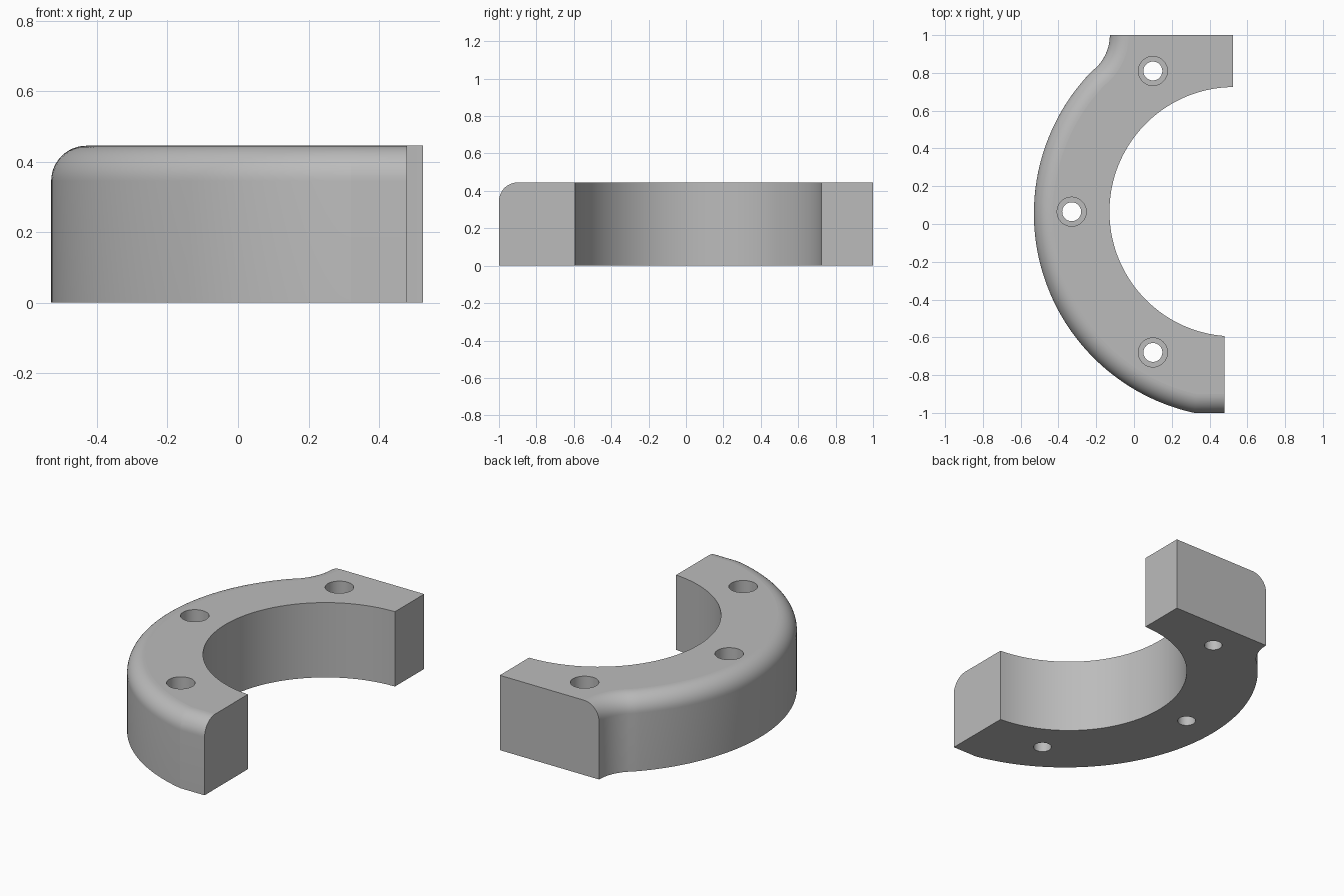
import bpy, bmesh, math
from mathutils import Vector

if "Cube" in bpy.data.objects:
    bpy.data.objects.remove(bpy.data.objects["Cube"])

HEIGHT, ROUND = 0.445, 0.1
STEPS = 12

grey = bpy.data.materials.new("plain grey")
grey.diffuse_color = (0.5, 0.5, 0.5, 1)
grey.use_nodes = True
grey.node_tree.nodes["Principled BSDF"].inputs["Base Color"].default_value = grey.diffuse_color


def arc(cx, cy, r, a0, a1, n):
    return [Vector((cx + r * math.cos(a0 + (a1 - a0) * i / n),
                    cy + r * math.sin(a0 + (a1 - a0) * i / n))) for i in range(n + 1)]


# Outer edge, from the back end round to the front end
C, R = Vector((0.55, 0.055)), 1.08
F, r = Vector((-0.368, 1.0)), 0.24
join = math.atan2(C.y - F.y, C.x - F.x)
flare = arc(F.x, F.y, r, 0, join, 12)
sweep = arc(C.x, C.y, R, join + math.pi, math.pi + math.acos(0.23 / R), 72)
outer = flare + sweep[1:] + [Vector((0.48, -1.0))]
outer[-2].y = -1.0

# Inner edge, from the front end back to the back end
inner = arc(0.53, 0.065, 0.66, math.pi * 1.5 - math.asin(0.05 / 0.66), math.pi / 2, 72)
inner[0].x = 0.48
inner[-1].x = 0.525
inner.append(Vector((0.525, 1.0)))

# Mitred inward direction at every point of the outer edge
inward = []
for i in range(len(outer)):
    if i == 0:
        inward.append(Vector((1, 0)))
    elif i == len(outer) - 1:
        inward.append(Vector((0, 1)))
    else:
        a = (outer[i] - outer[i - 1]).normalized()
        b = (outer[i + 1] - outer[i]).normalized()
        na, nb = Vector((-a.y, a.x)), Vector((-b.y, b.x))
        inward.append((na + nb) / (1 + na.dot(nb)))

# Clamp body: plain walls with a rounded outer top edge
bm = bmesh.new()
levels = [(0.0, 0.0)]
for k in range(STEPS + 1):
    t = math.pi / 2 * k / STEPS
    levels.append((ROUND * (1 - math.cos(t)), HEIGHT - ROUND + ROUND * math.sin(t)))
rows = [[bm.verts.new((*(p + d * off), z)) for p, d in zip(outer, inward)]
        for off, z in levels]
low = [bm.verts.new((*p, 0)) for p in inner]
high = [bm.verts.new((*p, HEIGHT)) for p in inner]
for ra, rb in zip(rows, rows[1:]):
    for i in range(len(ra) - 1):
        bm.faces.new((ra[i], ra[i + 1], rb[i + 1], rb[i]))
for i in range(len(low) - 1):
    bm.faces.new((low[i], low[i + 1], high[i + 1], high[i]))
bm.faces.new(rows[-1] + high)
bm.faces.new((rows[0] + low)[::-1])
bm.faces.new([low[0], high[0]] + [row[-1] for row in rows[::-1]])
bm.faces.new([high[-1], low[-1]] + [row[0] for row in rows])
bmesh.ops.recalc_face_normals(bm, faces=bm.faces)
mesh = bpy.data.meshes.new("half_ring_body")
bm.to_mesh(mesh)
bm.free()
mesh.materials.append(grey)
body = bpy.data.objects.new("half_ring_body", mesh)
bpy.context.collection.objects.link(body)


# Stepped cutter for the counterbored screw holes
def hole_cutter(x, y):
    b = bmesh.new()
    profile = [(0.05, -0.1), (0.05, 0.22), (0.077, 0.22), (0.077, 0.6)]
    rings = [[b.verts.new((*p, z)) for p in arc(x, y, rad, 0, 2 * math.pi, 48)[:-1]]
             for rad, z in profile]
    for lo, hi in zip(rings, rings[1:]):
        for i in range(48):
            j = (i + 1) % 48
            b.faces.new((lo[i], lo[j], hi[j], hi[i]))
    b.faces.new(rings[0][::-1])
    b.faces.new(rings[-1])
    bmesh.ops.recalc_face_normals(b, faces=b.faces)
    m = bpy.data.meshes.new("hole_cutter")
    b.to_mesh(m)
    b.free()
    m.materials.append(grey)
    ob = bpy.data.objects.new("hole_cutter", m)
    ob.hide_render = True
    bpy.context.collection.objects.link(ob)
    return ob


bpy.context.view_layer.objects.active = body
body.select_set(True)
for x, y in ((0.1, 0.81), (-0.33, 0.065), (0.1, -0.68)):
    cutter = hole_cutter(x, y)
    mod = body.modifiers.new("hole", 'BOOLEAN')
    mod.operation, mod.solver, mod.object = 'DIFFERENCE', 'EXACT', cutter
    bpy.ops.object.modifier_apply(modifier=mod.name)
    bpy.data.objects.remove(cutter)

# Smooth curved walls, flat top and bottom
bpy.ops.object.shade_smooth_by_angle(angle=math.radians(11))
for p in body.data.polygons:
    if abs(p.normal.z) > 0.999:
        p.use_smooth = False
